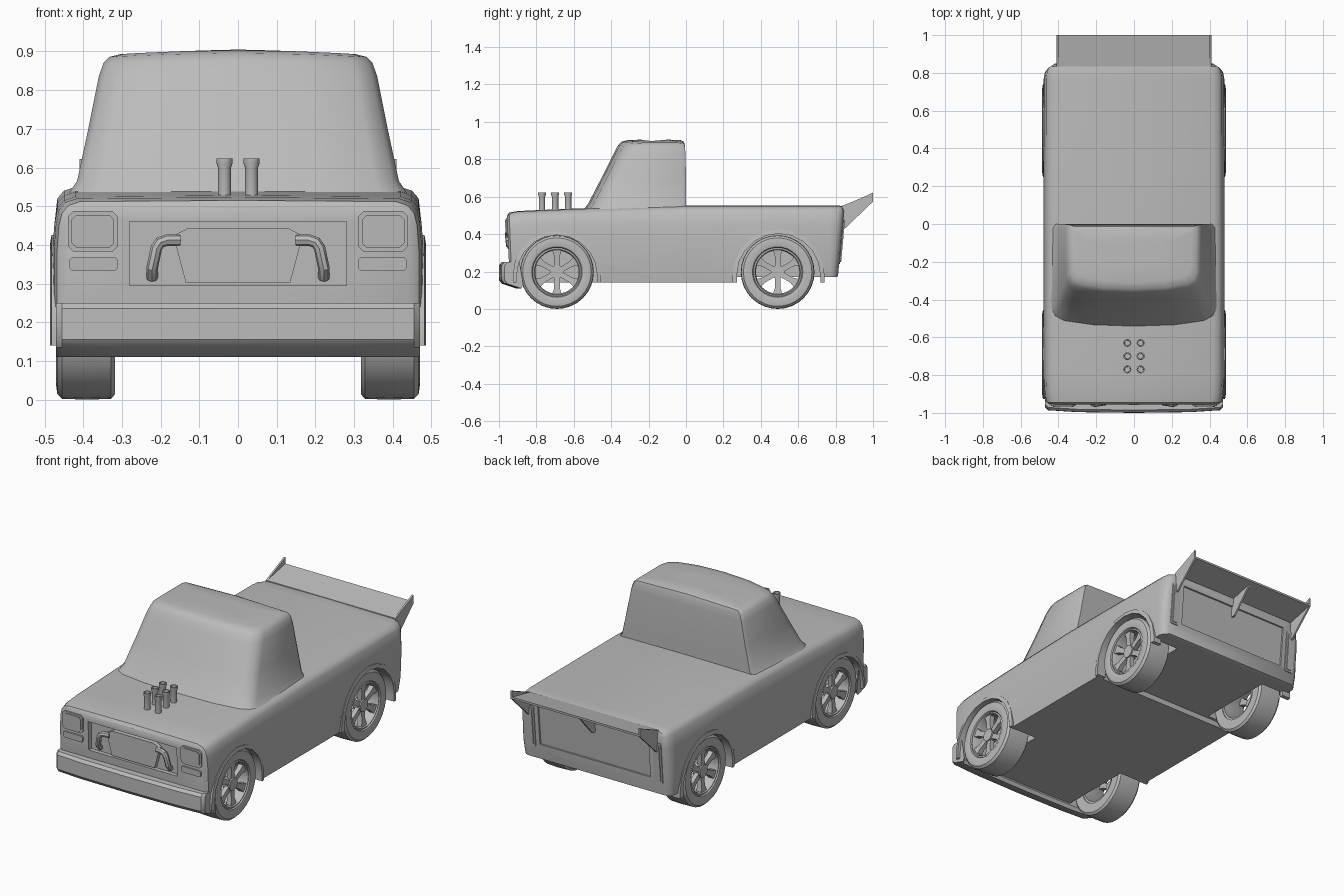
import bpy, bmesh, math

if "Cube" in bpy.data.objects:
    bpy.data.objects.remove(bpy.data.objects["Cube"])

grey = bpy.data.materials.new("plain_grey")
grey.diffuse_color = (0.5, 0.5, 0.5, 1)
grey.use_nodes = True
grey.node_tree.nodes["Principled BSDF"].inputs["Base Color"].default_value = grey.diffuse_color


def build(name, parts, wrap=False, angle=35):
    """Each part is a list of closed rings skinned together; wrap joins last ring to first."""
    bm = bmesh.new()
    for rings in parts:
        vs = [[bm.verts.new(p) for p in r] for r in rings]
        n = len(vs[0])
        for i in range(len(vs) if wrap else len(vs) - 1):
            a, b = vs[i], vs[(i + 1) % len(vs)]
            for j in range(n):
                k = (j + 1) % n
                bm.faces.new((a[j], a[k], b[k], b[j]))
        if not wrap:
            bm.faces.new(vs[0])
            bm.faces.new(vs[-1])
    bmesh.ops.recalc_face_normals(bm, faces=bm.faces)
    me = bpy.data.meshes.new(name)
    bm.to_mesh(me)
    bm.free()
    ob = bpy.data.objects.new(name, me)
    bpy.context.collection.objects.link(ob)
    me.materials.append(grey)
    if angle:
        smooth(ob, angle)
    return ob


def smooth(ob, angle=35):
    bpy.ops.object.select_all(action='DESELECT')
    ob.select_set(True)
    bpy.context.view_layer.objects.active = ob
    bpy.ops.object.shade_smooth_by_angle(angle=math.radians(angle))


def prism_x(poly, x0, x1):
    return [[(x, y, z) for y, z in poly] for x in (x0, x1)]


def prism_y(poly, y0, y1, slant=0.0):
    return [[(x, y + slant * (z - 0.5), z) for x, z in poly] for y in (y0, y1)]


def rect(x0, x1, z0, z1, c=0.0):
    if not c:
        return [(x0, z0), (x1, z0), (x1, z1), (x0, z1)]
    return [(x0 + c, z0), (x1 - c, z0), (x1, z0 + c), (x1, z1 - c),
            (x1 - c, z1), (x0 + c, z1), (x0, z1 - c), (x0, z0 + c)]


def circle(cx, cy, r, z, n=16):
    return [(cx + r * math.cos(t * math.tau / n), cy + r * math.sin(t * math.tau / n), z)
            for t in range(n)]


# Lower body: cross-sections along y (y, half width, bottom, top, slant)
def section(y, w, bot, top, s):
    half = [(w - .01, bot), (w, .25), (w, .38), (w - .005, .45), (w - .013, top - .03),
            (w - .03, top - .01), (w - .06, top)]
    pts = half + [(0, top + .003)] + [(-x, z) for x, z in reversed(half)]
    return [(x, y + s * (z - .5), z) for x, z in pts]


stations = [(-.957, .45, .15, .495, -.04), (-.945, .468, .14, .512, -.04),
            (-.90, .476, .14, .52, 0), (-.80, .48, .14, .525, 0), (-.50, .48, .14, .537, 0),
            (-.02, .48, .14, .55, 0), (.25, .48, .14, .55, 0), (.252, .48, .17, .55, 0),
            (.77, .478, .17, .55, 0), (.81, .472, .17, .55, .06), (.83, .46, .17, .547, .09),
            (.842, .44, .175, .535, .09)]
body = build("body", [[section(*s) for s in stations]], angle=0)

# Cutters: wheel wells, grille opening, tailgate panel
WHEELS = [("front", -.69, .218, .236), ("rear", .495, .226, .246)]
CZ = .18


def arch(cy, r, zb, n=10):
    return ([(cy + r, zb)] +
            [(cy + r * math.cos(i * math.pi / n), CZ + r * math.sin(i * math.pi / n))
             for i in range(n + 1)] + [(cy - r, zb)])


cutters = [build("grille_cutter", [prism_y(rect(-.28, .28, .295, .46), -1.1, -.925)], angle=0),
           build("tailgate_cutter", [prism_y(rect(-.35, .35, .26, .49), .832, 1.0, .09)], angle=0)]
for side in (1, -1):
    for name, cy, r, _ in WHEELS:
        cutters.append(build("well_cutter", [prism_x(arch(cy, r, 0), side * .30, side * .6)], angle=0))
bpy.context.view_layer.objects.active = body
for c in cutters:
    m = body.modifiers.new("cut", 'BOOLEAN')
    m.operation, m.solver, m.object = 'DIFFERENCE', 'EXACT', c
    bpy.ops.object.modifier_apply(modifier=m.name)
    bpy.data.objects.remove(c)
smooth(body)


# Cab: rounded outlines stacked in z (z, half width, front y, back y)
def outline(z, w, yf, yb, crown):
    half = [(0, yf), (.5 * w, yf + .008), (.85 * w, yf + .03), (.96 * w, yf + .055),
            (w, yf + .10), (w, yb - .02), (w - .012, yb)]
    pts = half + [(0, yb)] + [(-x, y) for x, y in reversed(half[1:])]
    return [(x, y, z + crown * (1 - (x / w) ** 2)) for x, y in pts]


build("cab", [[outline(*r) for r in [
    (.51, .45, -.555, 0, 0), (.54, .433, -.54, 0, 0), (.565, .416, -.522, 0, 0),
    (.70, .387, -.452, 0, 0), (.835, .36, -.384, -.003, 0), (.87, .348, -.364, -.006, .004),
    (.886, .332, -.345, -.012, .009), (.893, .305, -.31, -.03, .010),
    (.897, .15, -.24, -.10, .008)]]], angle=40)

# Front bumper, wrapped back at its ends
prof = [(-.92, .25), (-.985, .25), (-.999, .235), (-1.0, .155), (-.985, .135), (-.91, .11), (-.90, .13)]
xs = [(-.47, .03), (-.455, .014), (-.30, .004), (0, 0), (.30, .004), (.455, .014), (.47, .03)]
build("front_bumper", [[[(x, y + d, z) for y, z in prof] for x, d in xs]])

# Intercooler plate in the grille
build("intercooler", [prism_y([(-.135, .303), (.135, .303), (.165, .415), (.165, .425), (.13, .443),
                               (-.13, .443), (-.165, .425), (-.165, .415)], -.948, -.92)])

for side, tag in ((1, "right"), (-1, "left")):
    # Intercooler pipe
    cu = bpy.data.curves.new(tag + "_pipe", 'CURVE')
    cu.dimensions, cu.bevel_depth, cu.bevel_resolution, cu.use_fill_caps = '3D', .015, 2, True
    sp = cu.splines.new('POLY')
    path = [(.15, -.945, .412), (.185, -.95, .412), (.202, -.953, .406), (.211, -.953, .392),
            (.222, -.948, .34), (.222, -.925, .315)]
    sp.points.add(len(path) - 1)
    for p, (x, y, z) in zip(sp.points, path):
        p.co = (side * x, y, z, 1)
    pipe = bpy.data.objects.new(tag + "_pipe", cu)
    bpy.context.collection.objects.link(pipe)
    bpy.ops.object.select_all(action='DESELECT')
    pipe.select_set(True)
    bpy.context.view_layer.objects.active = pipe
    bpy.ops.object.convert(target='MESH')
    pipe.data.materials.clear()
    pipe.data.materials.append(grey)
    smooth(pipe)

    # Headlight, turn signal and tail light
    def flip(poly):
        return [(side * x, z) for x, z in poly]
    build(tag + "_headlight", [
        prism_y(flip(rect(.31, .44, .383, .487, .014)), -.964, -.92, -.04),
        prism_y(flip(rect(.32, .43, .393, .477, .012)), -.969, -.93, -.04)])
    build(tag + "_signal", [prism_y(flip(rect(.312, .435, .333, .368, .006)), -.966, -.92, -.04)])
    build(tag + "_tail_light", [
        prism_y(flip(rect(.375, .43, .24, .48, .006)), .80, .847, .09),
        prism_y(flip(rect(.385, .42, .25, .47, .006)), .81, .852, .09)])

    for name, cy, r, ro in WHEELS:
        # Fender flare
        inner, outer = arch(cy, r - .003, .14), arch(cy, ro, .14)
        build(f"{name}_{tag}_flare", [[
            [(side * .43, a[0], a[1]), (side * .486, a[0], a[1]),
             (side * .482, b[0], b[1]), (side * .43, b[0], b[1])] for a, b in zip(inner, outer)]])

        # Tyre and rim turned around the axle
        wy, wz = (cy if name == "front" else .49), .197

        def lathe(profile, n=32):
            return [[(side * x, wy + q * math.cos(i * math.tau / n), wz + q * math.sin(i * math.tau / n))
                     for q, x in profile] for i in range(n)]
        build(f"{name}_{tag}_tyre", [lathe([
            (.128, .32), (.183, .318), (.195, .328), (.197, .39), (.195, .455), (.183, .467),
            (.155, .471), (.135, .466), (.128, .455)])], wrap=True)
        build(f"{name}_{tag}_rim", [lathe([
            (.116, .325), (.13, .325), (.13, .46), (.122, .463), (.116, .45)])], wrap=True)

        # Six spokes and hub
        parts = []
        for i in range(6):
            a = (i + .5) * math.tau / 6
            ca, sa = math.cos(a), math.sin(a)
            rings = []
            for q, h, x1 in ((.02, .015, .448), (.085, .015, .452), (.122, .026, .456)):
                rings.append([(side * x, wy + q * ca - t * sa, wz + q * sa + t * ca)
                              for x, t in ((.425, -h), (x1, -h), (x1, h), (.425, h))])
            parts.append(rings)
        hub = [(wy + .036 * math.cos(i * math.tau / 12), wz + .036 * math.sin(i * math.tau / 12))
               for i in range(12)]
        parts.append(prism_x(hub, side * .41, side * .456))
        build(f"{name}_{tag}_spokes", parts)

    # Intake stacks on the hood
    for i, y in enumerate((-.77, -.70, -.63)):
        build(f"{tag}_stack_{i + 1}", [[circle(side * .035, y, q, z) for q, z in (
            (.017, .51), (.017, .60), (.021, .612), (.021, .623), (.015, .623), (.014, .60))]])

# Rear spoiler: wing, end fins and middle support
build("spoiler_wing", [prism_x([(.835, .552), (1.0, .585), (1.0, .574), (.835, .535)], -.408, .408)])
fin = [(.835, .55), (.96, .603), (1.0, .622), (1.0, .574), (.85, .43), (.83, .43)]
for side, tag in ((1, "right"), (-1, "left")):
    build(f"spoiler_{tag}_fin", [prism_x(fin, side * .40, side * .41)])
build("spoiler_support", [prism_x([(.83, .54), (.98, .575), (.85, .43), (.825, .43)], -.005, .005)])
